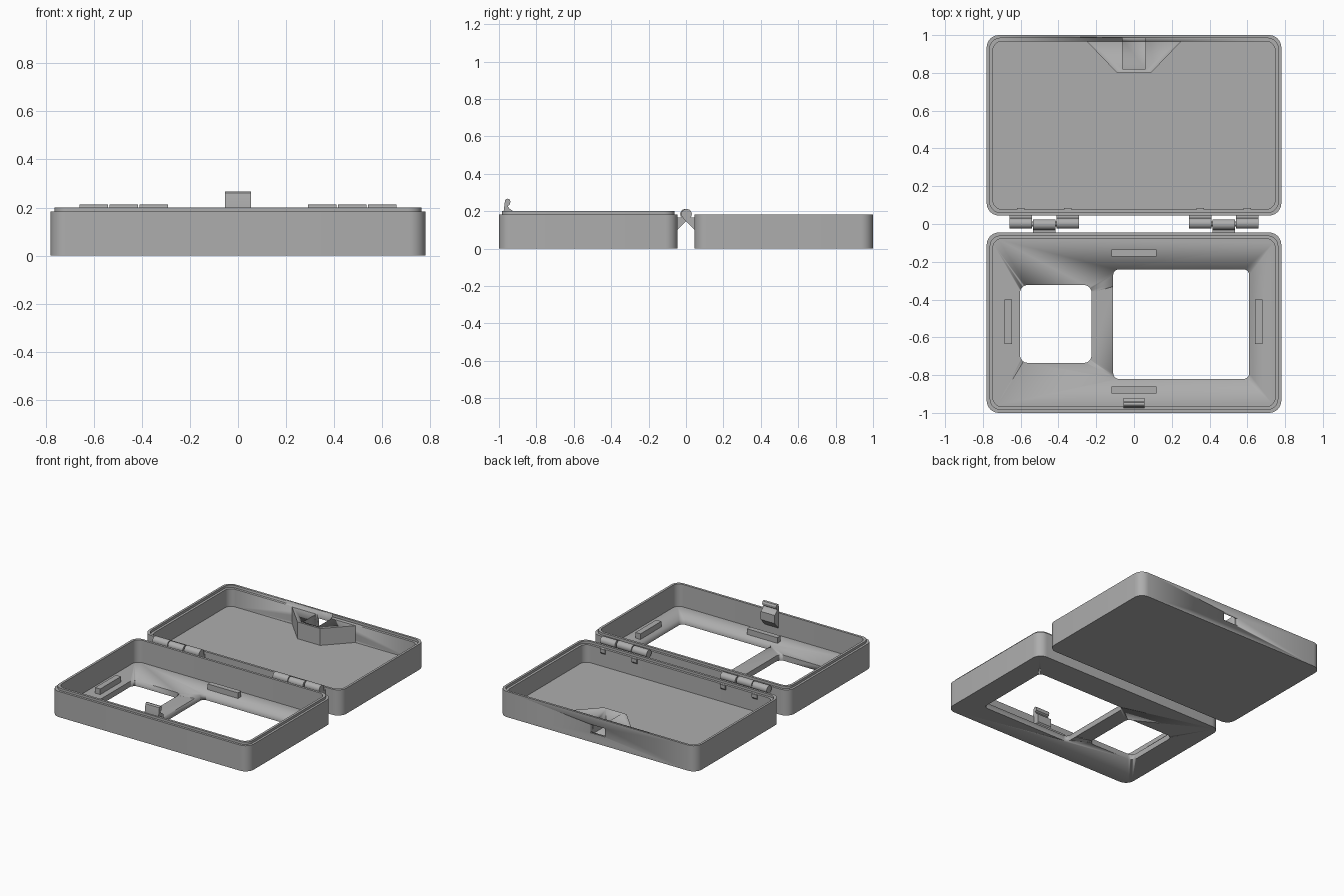
import bpy, bmesh, math

if "Cube" in bpy.data.objects:
    bpy.data.objects.remove(bpy.data.objects["Cube"])

grey = bpy.data.materials.new("plain grey")
grey.diffuse_color = (0.42, 0.42, 0.42, 1)
grey.use_nodes = True
grey.node_tree.nodes["Principled BSDF"].inputs["Base Color"].default_value = grey.diffuse_color


def finish(name, bm, smooth=True):
    bmesh.ops.recalc_face_normals(bm, faces=bm.faces)
    me = bpy.data.meshes.new(name)
    bm.to_mesh(me)
    bm.free()
    me.materials.append(grey)
    ob = bpy.data.objects.new(name, me)
    bpy.context.collection.objects.link(ob)
    if smooth:
        select(ob)
        bpy.ops.object.shade_smooth_by_angle(angle=math.radians(30))
    return ob


def select(ob):
    bpy.ops.object.select_all(action='DESELECT')
    ob.select_set(True)
    bpy.context.view_layer.objects.active = ob


def rounded(x0, x1, y0, y1, r, n=8):
    pts = []
    for k, (cx, cy) in enumerate([(x1 - r, y1 - r), (x0 + r, y1 - r),
                                  (x0 + r, y0 + r), (x1 - r, y0 + r)]):
        for i in range(n + 1):
            a = math.pi / 2 * (k + i / n)
            pts.append((cx + r * math.cos(a), cy + r * math.sin(a)))
    return pts


def loft(name, rings, smooth=True):
    """Skin a list of equal-length 3D rings and cap both ends."""
    bm = bmesh.new()
    loops = [[bm.verts.new(p) for p in ring] for ring in rings]
    n = len(loops[0])
    for a, b in zip(loops, loops[1:]):
        for i in range(n):
            j = (i + 1) % n
            bm.faces.new((a[i], a[j], b[j], b[i]))
    bm.faces.new(loops[0][::-1])
    bm.faces.new(loops[-1])
    return finish(name, bm, smooth)


def prism_z(name, pts, z0, z1):
    return loft(name, [[(x, y, z) for x, y in pts] for z in (z0, z1)])


def prism_x(name, pts, x0, x1):
    return loft(name, [[(x, y, z) for y, z in pts] for x in (x0, x1)])


def box(name, x0, x1, y0, y1, z0, z1):
    return prism_z(name, [(x0, y0), (x1, y0), (x1, y1), (x0, y1)], z0, z1)


def cut(ob, cutters):
    for c in cutters:
        c.hide_render = True
        m = ob.modifiers.new("cut", 'BOOLEAN')
        m.operation, m.solver, m.object = 'DIFFERENCE', 'EXACT', c
        select(ob)
        bpy.ops.object.modifier_apply(modifier=m.name)


def tray(name, y0, y1, profile):
    rings = []
    for off, z in profile:
        pts = rounded(-.78 + off, .78 - off, y0 + off, y1 - off, .065 - off * .5)
        rings.append([(x, y, z) for x, y in pts])
    return loft(name, rings)


FLOOR = .04
# Front tray with raised lip and two windows
front = tray("front_tray", -1, -.045, [(0, 0), (0, .183), (.016, .183), (.016, .2),
                                       (.033, .2), (.033, FLOOR)])
windows = [prism_z("small_window_cutter", rounded(-.603, -.225, -.735, -.323, .04), -.1, .1),
           prism_z("large_window_cutter", rounded(-.11, .61, -.82, -.24, .03), -.1, .1)]
cut(front, windows)

# Back tray with stepped rim
back = tray("back_tray", .045, 1, [(0, 0), (0, .183), (.016, .183), (.016, .166),
                                   (.033, .166), (.033, FLOOR)])

# Latch pocket, with its slot and the hole through the wall
pocket = prism_z("latch_pocket", [(-.25, .967), (-.09, .8), (.09, .8), (.25, .967),
                                  (.25, .975), (-.25, .975)], FLOOR - .01, .16)
slot = [box("slot_cutter", -.06, .06, .82, .985, FLOOR + .003, .3),
        box("hole_cutter", -.06, .06, .9, 1.05, .065, .125)]
cut(back, slot)
cut(pocket, slot)
for c in windows + slot:
    bpy.data.objects.remove(c)

# Latch hook on the front wall
prism_x("latch_hook", [(-.975, .09), (-.967, .09), (-.922, .14), (-.922, .198),
                       (-.945, .215), (-.953, .228), (-.941, .236), (-.939, .252),
                       (-.945, .264), (-.957, .267), (-.967, .26), (-.97, .24),
                       (-.975, .2)], -.055, .055)

# Locating ribs on the front floor
for name, x0, x1, y0, y1 in [("rear_rib", -.12, .12, -.172, -.135),
                             ("near_rib", -.12, .12, -.897, -.86),
                             ("left_rib", -.685, -.645, -.635, -.4),
                             ("right_rib", .64, .68, -.635, -.4)]:
    box(name, x0, x1, y0, y1, FLOOR - .005, FLOOR + .04)


# Hinge knuckles: round barrel with a tapered arm to one tray
def knuckle(name, x0, x1, side):
    cy, cz, r = .003 * side, .184, .028
    pts = [(.06, .1), (.06, .172), (.024, .172)]
    pts = [(.06, .085), (.06, .165)]
    for i in range(19):
        a = math.radians(-40 + 265 * i / 18)
        pts.append((cy * side + r * math.cos(a), cz + r * math.sin(a)))
    return prism_x(name, [(y * side, z) for y, z in pts], x0, x1)


for sx, lab in ((-1, "left"), (1, "right")):
    for i, c in enumerate((.35, .475, .6)):
        side = -1 if i == 1 else 1
        knuckle(f"{lab}_knuckle_{i}", sx * c - .059, sx * c + .059, side)
        if side == 1:
            # Small tab inside the wall behind each outer knuckle
            prism_x(f"{lab}_hinge_tab_{i}", [(.07, .165), (.086, .165), (.086, .14), (.07, .12)],
                    sx * c - .02, sx * c + .02)
    # Hinge pin
    prism_x(f"{lab}_hinge_pin", [(.012 * math.cos(math.tau * i / 16),
                                  .184 + .012 * math.sin(math.tau * i / 16)) for i in range(16)],
            sx * .475 - .17, sx * .475 + .17)
